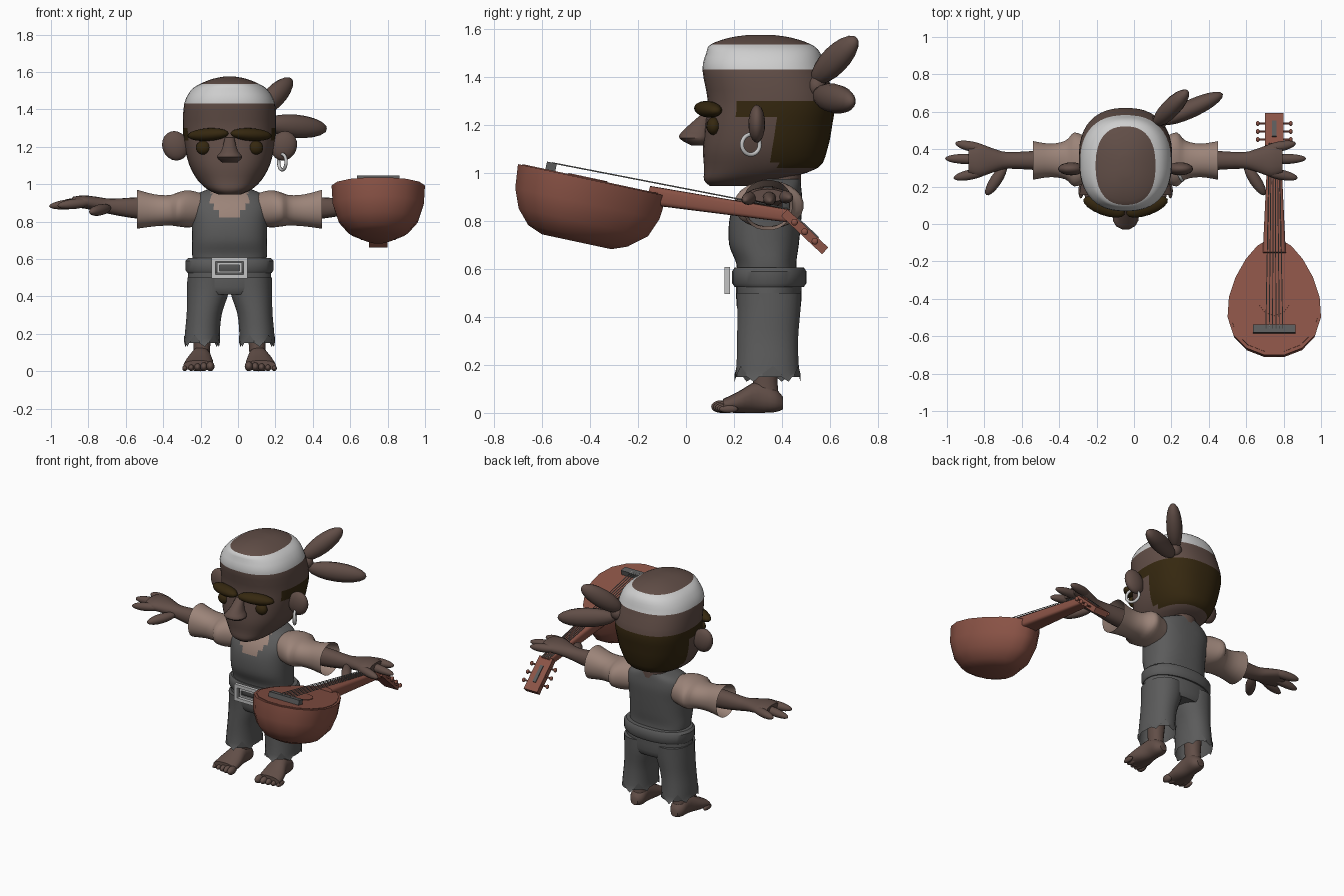
import bpy, bmesh, math
from mathutils import Matrix, Vector

if "Cube" in bpy.data.objects:
    bpy.data.objects.remove(bpy.data.objects["Cube"])


def material(name, r, g, b):
    m = bpy.data.materials.new(name)
    m.use_nodes = True
    m.diffuse_color = (r, g, b, 1)
    m.node_tree.nodes["Principled BSDF"].inputs["Base Color"].default_value = (r, g, b, 1)
    return m


SKIN = material("dark skin", .12, .076, .063)
HAIR = material("dark hair", .036, .021, .005)
WHITE = material("white cloth", .62, .62, .62)
GREY = material("grey cloth", .105, .105, .105)
TAN = material("tan shirt", .33, .23, .19)
WOOD = material("red wood", .26, .088, .062)
SILVER = material("silver", .55, .55, .55)
STRING = material("string grey", .25, .25, .24)
CX = -.045      # centre line of the figure
ID = Matrix.Identity(4)


def finish(name, bm, mats, matrix=ID, rule=None, angle=40):
    bmesh.ops.recalc_face_normals(bm, faces=bm.faces)
    if rule:
        for f in bm.faces:
            f.material_index = rule(f.calc_center_median())
    mesh = bpy.data.meshes.new(name)
    bm.to_mesh(mesh)
    bm.free()
    for m in mats if isinstance(mats, list) else [mats]:
        mesh.materials.append(m)
    obj = bpy.data.objects.new(name, mesh)
    bpy.context.collection.objects.link(obj)
    obj.matrix_world = matrix
    bpy.ops.object.select_all(action='DESELECT')
    obj.select_set(True)
    bpy.context.view_layer.objects.active = obj
    if angle:
        bpy.ops.object.shade_smooth_by_angle(angle=math.radians(angle))
    return obj


def oval(power):
    def shape(a):
        c, s = math.cos(a), math.sin(a)
        return (math.copysign(abs(c) ** (2 / power), c), math.copysign(abs(s) ** (2 / power), s))
    return shape


def smooth_rings(rings, sub):
    """Catmull-Rom interpolation between cross-sections."""
    out = []
    for i in range(len(rings) - 1):
        q = [rings[max(i - 1, 0)], rings[i], rings[i + 1], rings[min(i + 2, len(rings) - 1)]]
        for k in range(sub):
            t = k / sub
            out.append(tuple(b + .5 * t * (c - a + t * (2 * a - 5 * b + 4 * c - d + t * (3 * (b - c) + d - a)))
                             for a, b, c, d in zip(*q)))
    return out + [rings[-1]]


def loft(name, axis, rings, mats, n=24, sub=3, shape=oval(2.2), caps=(True, True),
         hem=None, **kw):
    """Rings are (position, centre u, centre v, radius u, radius v) along an axis."""
    bm = bmesh.new()
    loops = []
    for j, (t, cu, cv, ru, rv) in enumerate(smooth_rings(rings, sub)):
        loop = []
        for i in range(n):
            u, v = shape(2 * math.pi * (i + .5) / n)
            u, v = cu + u * ru, cv + v * rv
            w = t + (hem(i) if hem and j == 0 else 0)
            loop.append(bm.verts.new({'x': (w, u, v), 'y': (u, w, v), 'z': (u, v, w)}[axis]))
        loops.append(loop)
    for a, b in zip(loops, loops[1:]):
        for i in range(n):
            bm.faces.new((a[i], a[(i + 1) % n], b[(i + 1) % n], b[i]))
    for loop, cap in ((loops[0], caps[0]), (loops[-1], caps[1])):
        if cap:
            bm.faces.new(loop)
    return finish(name, bm, mats, **kw)


def blob(name, loc, size, mat, rot=ID, base=ID):
    bm = bmesh.new()
    bmesh.ops.create_uvsphere(bm, u_segments=16, v_segments=10, radius=1)
    bmesh.ops.transform(bm, matrix=base @ Matrix.Translation(loc) @ rot @ Matrix.Diagonal((*size, 1)), verts=bm.verts)
    return finish(name, bm, mat, angle=60)


def span(name, p, q, w, h, mat, kind="blob", base=ID):
    """A blob, box or rod stretched from p to q."""
    p, q = Vector(p), Vector(q)
    bm = bmesh.new()
    if kind == "blob":
        bmesh.ops.create_uvsphere(bm, u_segments=14, v_segments=10, radius=1)
    elif kind == "box":
        bmesh.ops.create_cube(bm, size=2)
    else:
        bmesh.ops.create_cone(bm, cap_ends=True, segments=6, radius1=1, radius2=1, depth=2)
    rot = (q - p).to_track_quat('Z', 'Y').to_matrix().to_4x4()
    m = base @ Matrix.Translation((p + q) / 2) @ rot @ Matrix.Diagonal((w, h, (q - p).length / 2, 1))
    bmesh.ops.transform(bm, matrix=m, verts=bm.verts)
    return finish(name, bm, mat, angle=60 if kind == "blob" else 30)


# Head with striped headscarf and hair
def head_colour(c):
    if 1.43 < c.z < 1.535:
        return 1
    if 1.02 < c.z < 1.3 and (c.y > .37 or (c.z > 1.22 and c.y > .2)):
        return 2
    return 0


loft("head", 'z', [
    (.945, CX, .21, .06, .11), (.97, CX, .235, .115, .16), (1.02, CX, .312, .17, .237),
    (1.1, CX, .33, .215, .26), (1.2, CX, .345, .24, .265), (1.3, CX, .355, .25, .265),
    (1.43, CX, .325, .243, .257), (1.5, CX, .322, .208, .238), (1.535, CX, .312, .16, .21),
    (1.563, CX, .31, .09, .13), (1.575, CX, .31, .03, .05)],
    [SKIN, WHITE, HAIR], n=44, shape=oval(2.4), rule=head_colour, angle=60)
loft("nose", 'z', [(1.115, CX, .06, .04, .04), (1.145, CX, .037, .07, .067),
                   (1.18, CX, .05, .045, .06), (1.25, CX, .09, .025, .02)], SKIN, n=12)
span("scarf_tail_upper", (.11, .53, 1.38), (.285, .71, 1.56), .05, .06, SKIN)
span("scarf_tail_lower", (.14, .54, 1.325), (.475, .695, 1.295), .05, .062, SKIN)
blob("scarf_knot", (.13, .545, 1.36), (.045, .04, .045), SKIN)

# Neck, torso and belt
loft("neck", 'z', [(.86, CX, .38, .11, .1), (.95, CX, .39, .088, .09), (1.05, CX, .39, .09, .09)], SKIN)
loft("torso", 'z', [
    (.55, CX, .34, .19, .13), (.62, CX, .335, .2, .125), (.7, CX, .325, .2, .145),
    (.8, CX, .33, .203, .15), (.88, CX, .345, .21, .14), (.94, CX, .365, .185, .115),
    (.975, CX, .385, .11, .09)], [GREY, TAN], n=48, sub=4, shape=oval(2.5), angle=60,
    rule=lambda c: int(c.y < .34 and ((c.x - CX) / .1) ** 2 + ((c.z - .94) / .12) ** 2 < 1))
loft("belt", 'z', [(.525, CX, .347, .226, .145), (.54, CX, .347, .236, .155),
                   (.59, CX, .347, .236, .155), (.605, CX, .347, .222, .145)], GREY, n=36, sub=1)
for label, w, h, r, y in (("outer", .085, .045, .011, .172), ("inner", .06, .022, .006, .178)):
    for s in (-1, 1):
        span(f"buckle_{label}_rail", (CX - w, y, .552 + s * h), (CX + w, y, .552 + s * h), r, r, SILVER, "box")
        span(f"buckle_{label}_post", (CX + s * w, y, .552 - h - r), (CX + s * w, y, .552 + h + r), r, r, SILVER, "box")
loft("trouser_hips", 'z', [(.41, CX, .345, .2, .12), (.45, CX, .345, .225, .135),
                           (.57, CX, .345, .218, .138)], GREY, n=32)

for s, side in ((1, "left"), (-1, "right")):
    def at(off, y, z):
        return (CX + s * off, y, z)

    # Face
    blob(side + "_eyebrow", at(.115, .092, 1.265), (.118, .045, .034), HAIR,
         Matrix.Rotation(s * .35, 4, 'Z') @ Matrix.Rotation(s * .06, 4, 'Y'))
    blob(side + "_eye", at(.14, .115, 1.195), (.04, .03, .037), HAIR)
    blob(side + "_ear", at(.29, .295, 1.205), (.07, .035, .08), SKIN, Matrix.Rotation(s * .35, 4, 'Y'))

    # Trouser legs with a ragged hem
    loft(side + "_trouser_leg", 'z', [
        (.13, CX + s * .147, .34, .097, .138), (.21, CX + s * .145, .34, .094, .13),
        (.31, CX + s * .135, .34, .095, .128), (.42, CX + s * .116, .345, .112, .132),
        (.5, CX + s * .113, .345, .114, .136)],
        GREY, caps=(False, True), hem=lambda i: abs(i % 4 - 2) * .033)

    # Bare feet
    loft(side + "_shin", 'z', [(.05, CX + s * .15, .335, .045, .06), (.13, CX + s * .148, .33, .045, .052),
                               (.3, CX + s * .145, .335, .06, .06)], SKIN, n=16)
    loft(side + "_foot", 'y', [
        (.405, CX + s * .15, .04, .025, .025), (.37, CX + s * .15, .053, .05, .05),
        (.3, CX + s * .153, .066, .053, .066), (.22, CX + s * .162, .045, .075, .045),
        (.155, CX + s * .168, .03, .08, .028)], SKIN, n=18)
    for i in range(5):
        r = .026 - .0025 * i
        blob(side + "_toe", at(.103 + .034 * i, .145 + .008 * i, r), (r * .85, .04, r), SKIN)

    # Sleeves, arms and hands
    loft(side + "_sleeve", 'x', [
        (CX + s * .13, .35, .865, .09, .08), (CX + s * .215, .345, .868, .125, .1),
        (CX + s * .275, .345, .865, .145, .092), (CX + s * .32, .342, .86, .105, .082),
        (CX + s * .4, .34, .86, .09, .086), (CX + s * .495, .34, .866, .104, .105)],
        TAN, caps=(True, False))
    loft(side + "_forearm", 'x', [
        (CX + s * .3, .34, .868, .062, .062), (CX + s * .48, .34, .872, .052, .058),
        (CX + s * .63, .34, .88, .045, .042), (CX + s * .7, .34, .893, .062, .038),
        (CX + s * .78, .34, .905, .088, .035), (CX + s * .84, .34, .905, .07, .027)], SKIN, n=18)
    for y0, off, y1, z1 in ((.395, .91, .432, .895), (.345, .965, .35, .882), (.285, .92, .245, .885)):
        span(side + "_finger", at(.73, y0, .905), at(off, y1, z1), .028, .027, SKIN)
    span(side + "_thumb", at(.64, .315, .875), at(.745, .155, .85), .032, .03, SKIN)

# Hoop earring on the left ear
bpy.ops.mesh.primitive_torus_add(major_segments=28, minor_segments=8, major_radius=.042, minor_radius=.009,
                                 location=(.237, .27, 1.118), rotation=(0, math.pi / 2, math.radians(28)))
hoop = bpy.context.object
hoop.name = "earring"
hoop.data.materials.append(SILVER)
bpy.ops.object.shade_smooth_by_angle(angle=math.radians(60))


# Lute, built flat and then tilted
def egg(a):
    return (math.sin(a) * (1 - .28 * math.cos(a)) * .97, math.cos(a))


LUTE = Matrix.Translation((.75, -.39, .97)) @ Matrix.Rotation(math.radians(-12.1), 4, 'X')
loft("lute_bowl", 'z', [(-.265, 0, -.01, .1, .15), (-.24, 0, -.01, .165, .215), (-.18, 0, 0, .217, .28),
                        (-.1, 0, 0, .244, .312), (0, 0, 0, .25, .322)],
     WOOD, n=18, sub=1, shape=egg, matrix=LUTE, angle=35)
loft("lute_deck", 'z', [(0, 0, 0, .235, .303), (.004, 0, 0, .235, .303)],
     WOOD, n=18, sub=1, shape=egg, matrix=LUTE, angle=20)
loft("sound_hole", 'z', [(.002, 0, -.02, .084, .084), (.008, 0, -.02, .084, .084)],
     WOOD, n=10, sub=1, shape=oval(2), matrix=LUTE, angle=20)
loft("lute_neck", 'y', [(.24, 0, -.013, .062, .04), (.83, 0, .025, .034, .027)],
     WOOD, n=16, sub=1, shape=oval(5), matrix=LUTE)
span("bridge", (-.113, -.18, .018), (.113, -.18, .018), .021, .018, GREY, "box", LUTE)
for i in range(6):
    k = i / 2.5 - 1
    span("string", (k * .045, -.18, .035), (k * .027, .83, .055), .0028, .0028, STRING, "rod", LUTE)

# Headstock with tuning pegs
top, tip = Vector((0, .81, .035)), Vector((0, 1.01, -.085))
span("headstock", top, tip, .05, .019, WOOD, "box", LUTE)
lift = Vector((0, .012, .018))
span("headstock_slot", top.lerp(tip, .25) + lift, top.lerp(tip, .75) + lift, .011, .003, GREY, "box", LUTE)
for f in (.25, .5, .75):
    c = top.lerp(tip, f)
    for s in (-1, 1):
        end = c + Vector((s * .088, 0, 0))
        span("tuning_peg", c, end, .006, .006, WOOD, "rod", LUTE)
        blob("peg_button", end, (.01, .014, .014), WOOD, base=LUTE)
